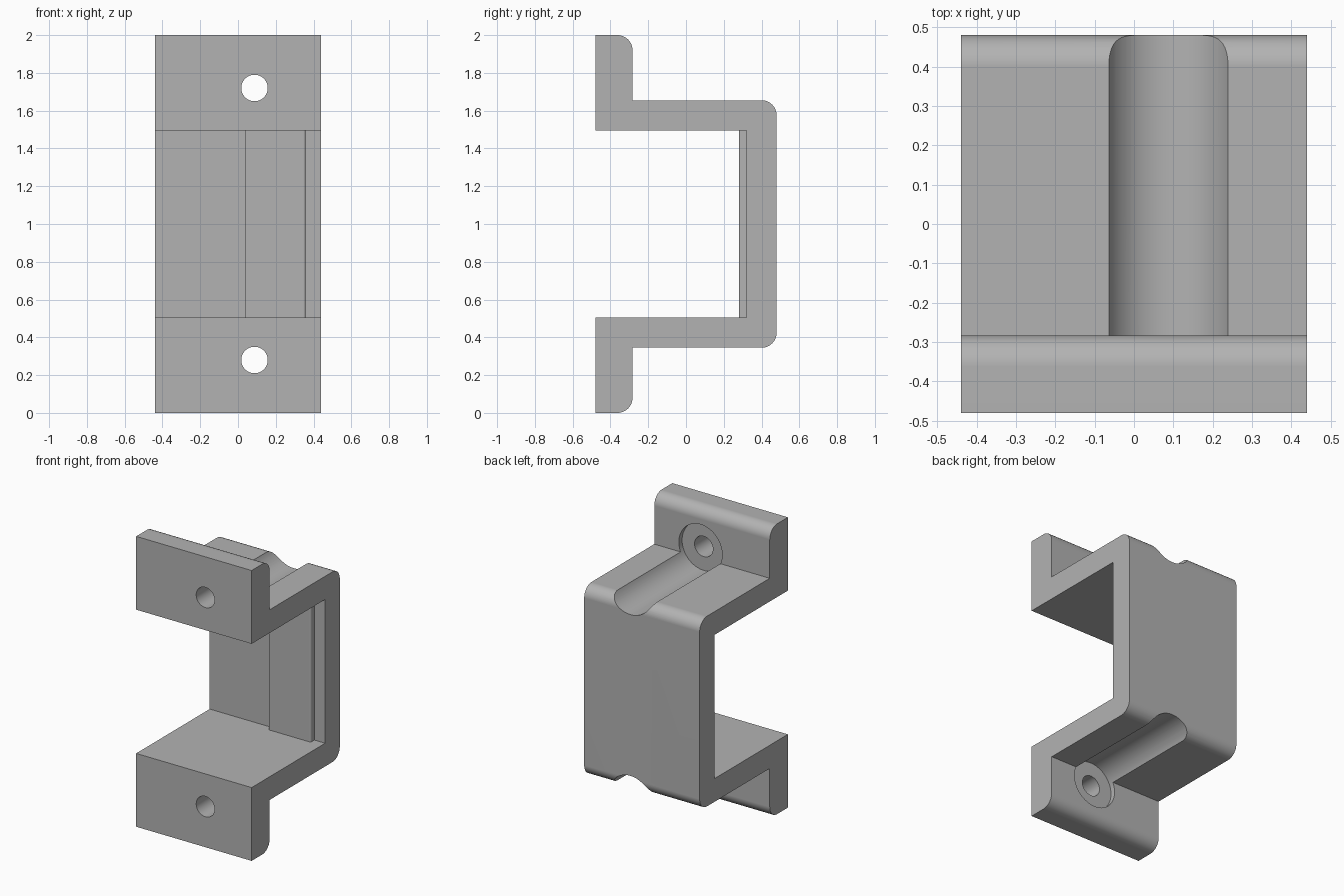
import bpy, bmesh, math
from mathutils import Matrix

cube = bpy.data.objects.get("Cube")
if cube:
    bpy.data.objects.remove(cube, do_unlink=True)

HALF_W, HALF_D = 0.44, 0.48      # half width, half depth
FLANGE_Y = -0.283                # back face of the flanges
ARM_OUT, ARM_IN = 0.655, 0.495   # arm faces, measured from mid height
WALL_Y = 0.32                    # inner face of the back wall
FILLET = 0.08
HOLE_X, HOLE_Z = 0.0875, 0.72    # screw position, from mid height

grey = bpy.data.materials.new("grey")
grey.use_nodes = True
colour = (0.45, 0.45, 0.45, 1)
grey.diffuse_color = colour
grey.node_tree.nodes["Principled BSDF"].inputs["Base Color"].default_value = colour


def make_object(name, bm):
    bmesh.ops.recalc_face_normals(bm, faces=bm.faces)
    mesh = bpy.data.meshes.new(name)
    bm.to_mesh(mesh)
    bm.free()
    mesh.materials.append(grey)
    obj = bpy.data.objects.new(name, mesh)
    bpy.context.collection.objects.link(obj)
    return obj


def select(obj):
    bpy.ops.object.select_all(action='DESELECT')
    obj.select_set(True)
    bpy.context.view_layer.objects.active = obj


def apply_modifier(obj, mod):
    select(obj)
    bpy.ops.object.modifier_apply(modifier=mod.name)


def finish(obj):
    select(obj)
    bpy.ops.object.shade_smooth_by_angle(angle=math.radians(30))
    mod = obj.modifiers.new("weighted", 'WEIGHTED_NORMAL')
    mod.keep_sharp = True


def rounded(y, z):
    """Quarter arc replacing an outer top corner, from its top to its side."""
    steps = 12
    return [(y - FILLET + FILLET * math.sin(i / steps * math.pi / 2),
             z - FILLET + FILLET * math.cos(i / steps * math.pi / 2))
            for i in range(steps + 1)]


def cut_cylinder(target, radius, y0, y1, z):
    bm = bmesh.new()
    bmesh.ops.create_cone(bm, cap_ends=True, segments=72, radius1=radius,
                          radius2=radius, depth=y1 - y0,
                          matrix=Matrix.Translation((HOLE_X, (y0 + y1) / 2, z))
                          @ Matrix.Rotation(math.pi / 2, 4, 'X'))
    cutter = make_object("cutter", bm)
    cutter.hide_render = True
    mod = target.modifiers.new("cut", 'BOOLEAN')
    mod.operation, mod.solver, mod.object = 'DIFFERENCE', 'EXACT', cutter
    apply_modifier(target, mod)
    bpy.data.objects.remove(cutter, do_unlink=True)


# Bracket: upper half of the side profile, mirrored and extruded across x
upper = [(WALL_Y, ARM_IN), (-HALF_D, ARM_IN), (-HALF_D, 1)]
upper += rounded(FLANGE_Y, 1)
upper += [(FLANGE_Y, ARM_OUT)] + rounded(HALF_D, ARM_OUT)
profile = upper + [(y, -z) for y, z in reversed(upper)]
bm = bmesh.new()
face = bm.faces.new([bm.verts.new((-HALF_W, y, z + 1)) for y, z in profile])
ext = bmesh.ops.extrude_face_region(bm, geom=[face])
bmesh.ops.translate(bm, vec=(2 * HALF_W, 0, 0),
                    verts=[v for v in ext["geom"] if isinstance(v, bmesh.types.BMVert)])
bracket = make_object("bracket", bm)

# Screw holes, with a driver channel that also counterbores each flange
for side in (-1, 1):
    z = 1 + side * HOLE_Z
    cut_cylinder(bracket, 0.165, FLANGE_Y - 0.035, 0.7, z)
    cut_cylinder(bracket, 0.07, -0.6, -0.2, z)
finish(bracket)

# Raised pad on the inner wall, rounded along its left edge
bm = bmesh.new()
x0, x1, y0, y1 = 0.04, 0.358, 0.28, WALL_Y + 0.02
bmesh.ops.create_cube(bm, size=1, matrix=Matrix.Translation(((x0 + x1) / 2, (y0 + y1) / 2, 1))
                      @ Matrix.Diagonal((x1 - x0, y1 - y0, 2 * ARM_IN + 0.02, 1)))
edge = [e for e in bm.edges
        if all(v.co.x > x1 - 0.001 and v.co.y < y0 + 0.001 for v in e.verts)]
bmesh.ops.bevel(bm, geom=edge, offset=0.012, segments=5, profile=0.5, affect='EDGES')
finish(make_object("inner_pad", bm))
